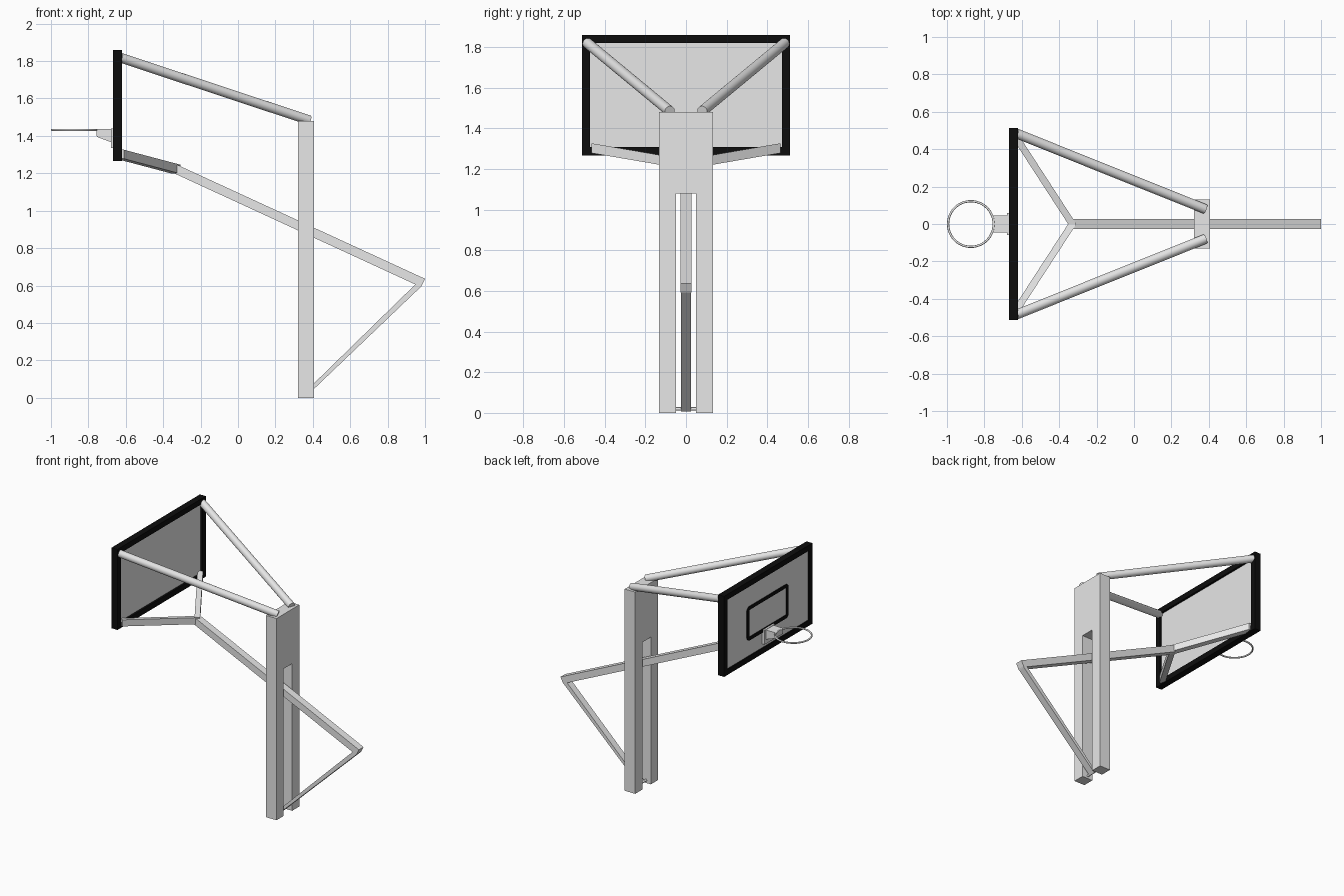
import bpy, bmesh, math
from mathutils import Vector

if "Cube" in bpy.data.objects:
    bpy.data.objects.remove(bpy.data.objects["Cube"])


def material(name, rgb):
    m = bpy.data.materials.new(name)
    m.diffuse_color = (*rgb, 1)
    m.use_nodes = True
    m.node_tree.nodes["Principled BSDF"].inputs["Base Color"].default_value = m.diffuse_color
    return m


GREY = material("light_grey", (0.8, 0.8, 0.8))
BLACK = material("black", (0.004, 0.004, 0.004))


def finish(name, bm, mat, smooth=False):
    bmesh.ops.recalc_face_normals(bm, faces=bm.faces)
    me = bpy.data.meshes.new(name)
    bm.to_mesh(me)
    bm.free()
    me.materials.append(mat)
    ob = bpy.data.objects.new(name, me)
    bpy.context.collection.objects.link(ob)
    if smooth:
        bpy.context.view_layer.objects.active = ob
        ob.select_set(True)
        bpy.ops.object.shade_smooth_by_angle(angle=math.radians(40))
        ob.select_set(False)
    return ob


def prism(name, pts, offset, mat):
    """Extrude a closed 3D profile along an offset."""
    bm = bmesh.new()
    f = bm.faces.new([bm.verts.new(p) for p in pts])
    r = bmesh.ops.extrude_face_region(bm, geom=[f])
    vs = [g for g in r["geom"] if isinstance(g, bmesh.types.BMVert)]
    bmesh.ops.translate(bm, verts=vs, vec=offset)
    return finish(name, bm, mat)


def side_profile(name, xz, half, mat):
    return prism(name, [(x, -half, z) for x, z in xz], (0, 2 * half, 0), mat)


def front_profile(name, yz, x0, x1, mat):
    return prism(name, [(x0, y, z) for y, z in yz], (x1 - x0, 0, 0), mat)


def rect(h, z0, z1):
    return [(-h, z0), (h, z0), (h, z1), (-h, z1)]


def ring(name, h, z0, z1, w, x0, x1, r=0.0):
    """Rectangular border with optional rounded corners."""
    def loop(h, z0, z1, r):
        out = []
        for k, (sy, sz) in enumerate(((1, 1), (-1, 1), (-1, -1), (1, -1))):
            cy, cz = sy * (h - r), (z1 - r if sz > 0 else z0 + r)
            for i in range(5 if r else 1):
                a = (k + i / 4) * math.pi / 2
                out.append((cy + r * math.cos(a), cz + r * math.sin(a)))
        return out
    o, n = loop(h, z0, z1, r), loop(h - w, z0 + w, z1 - w, max(r - w, 0.004) if r else 0)
    bm = bmesh.new()
    loops = [[bm.verts.new((x, *p)) for p in l]
             for x, l in ((x0, o), (x1, o), (x1, n), (x0, n))]
    for a, b in zip(loops, loops[1:] + loops[:1]):
        for i in range(len(o)):
            j = (i + 1) % len(o)
            bm.faces.new((a[i], a[j], b[j], b[i]))
    return finish(name, bm, BLACK)


def tube(name, a, b, r, seg=24):
    a, b = Vector(a), Vector(b)
    bm = bmesh.new()
    bmesh.ops.create_cone(bm, cap_ends=True, segments=seg, radius1=r, radius2=r,
                          depth=(b - a).length)
    q = (b - a).to_track_quat("Z", "Y").to_matrix().to_4x4()
    q.translation = (a + b) / 2
    bm.transform(q)
    return finish(name, bm, GREY, True)


# slotted post
front_profile("post", [(-.132, 0), (-.05, 0), (-.05, 1.08), (.05, 1.08), (.05, 0),
                       (.132, 0), (.132, 1.48), (-.132, 1.48)], .32, .405, GREY)

# sloping main beam through the slot, thin strut and its pin
side_profile("main_beam", [(-.326, 1.246), (1.0, .636), (.978, .592), (-.337, 1.198)],
             .027, GREY)
side_profile("strut", [(.35, .022), (.365, .008), (.982, .597), (.948, .606)], .025, GREY)
tube("strut_pin", (.36, -.055, .02), (.36, .055, .02), .008, 12)

# backboard
front_profile("panel", rect(.475, 1.30, 1.82), -.66, -.635, GREY)
ring("panel_frame", .512, 1.267, 1.858, .04, -.668, -.62)
ring("target_border", .24, 1.42, 1.668, .024, -.666, -.659, .03)

# paired supports on both sides
for s, side in ((1, "left"), (-1, "right")):
    tube("upper_pipe_" + side, (-.628, s * .484, 1.818), (.38, s * .08, 1.484), .026)
    w = .022
    prism("lower_arm_" + side,
          [(-.33 - w, 0, 1.198), (-.33 + w, 0, 1.198), (-.33 + w, 0, 1.246), (-.33 - w, 0, 1.246)],
          (-.302, s * .465, .08), GREY)

# hoop and its bracket
side_profile("hoop_bracket", [(-.757, 1.436), (-.667, 1.437), (-.667, 1.362), (-.755, 1.395)],
             .045, GREY)
front_profile("hoop_plate", rect(.06, 1.335, 1.44), -.68, -.659, GREY)
bpy.ops.mesh.primitive_torus_add(major_radius=.122, minor_radius=.006, major_segments=48,
                                 minor_segments=10, location=(-.872, 0, 1.432))
hoop = bpy.context.object
hoop.name = "hoop"
hoop.data.materials.append(GREY)
bpy.ops.object.shade_smooth_by_angle(angle=math.radians(60))
